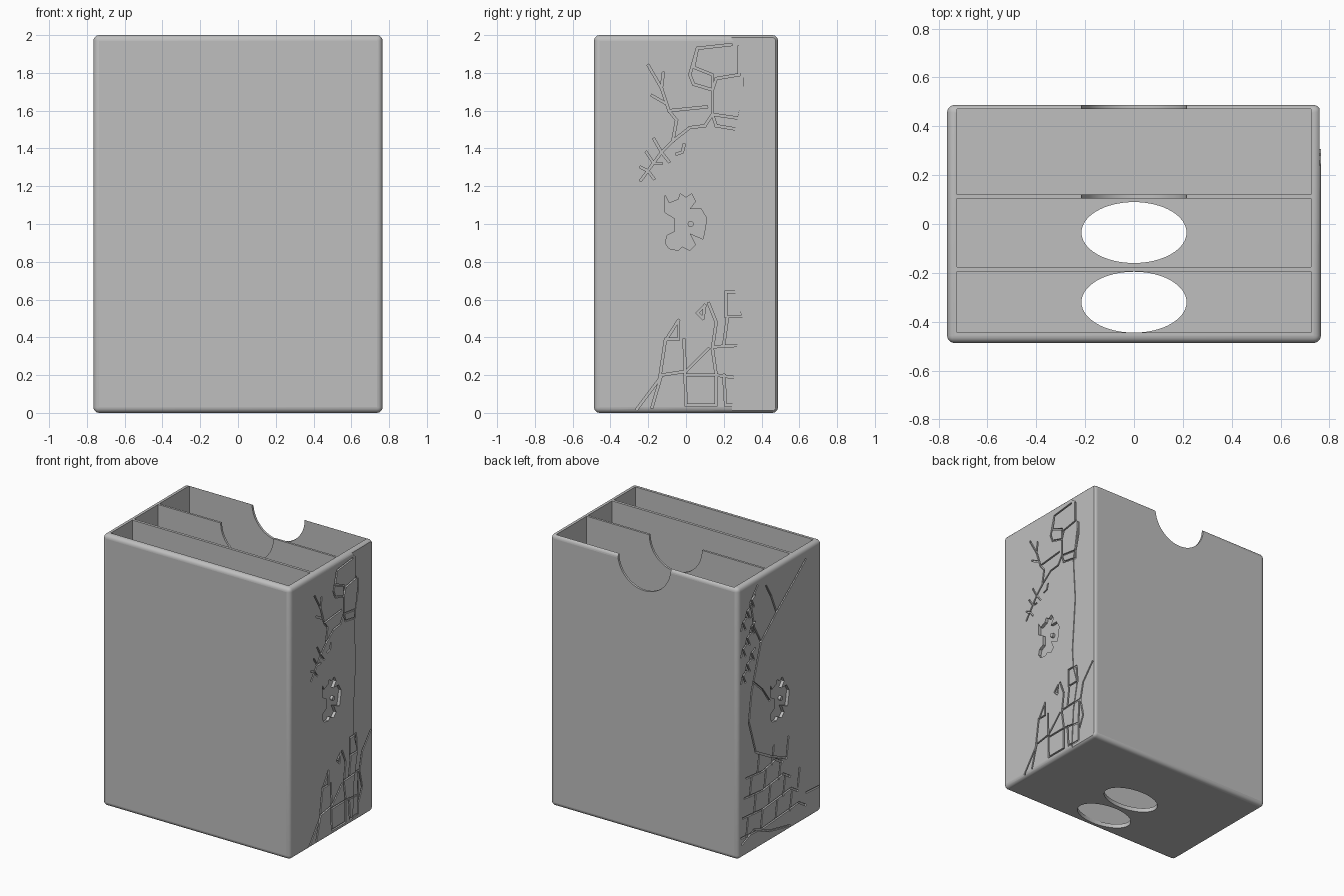
import bpy
import bmesh
import math
from mathutils import Matrix, Vector

old = bpy.data.objects.get("Cube")
if old:
    bpy.data.objects.remove(old, do_unlink=True)

WIDTH, DEPTH, HEIGHT = 1.53, 0.974, 2.0
SIDE = WIDTH / 2
UNIT = 0.01  # carved designs are drawn in hundredths (y, z)

grey = bpy.data.materials.new("plain grey")
grey.use_nodes = True
grey.diffuse_color = (0.52, 0.52, 0.52, 1)
grey.node_tree.nodes["Principled BSDF"].inputs["Base Color"].default_value = grey.diffuse_color


def finish(name, bm):
    """Turn a bmesh into a named object."""
    bmesh.ops.recalc_face_normals(bm, faces=bm.faces)
    mesh = bpy.data.meshes.new(name)
    bm.to_mesh(mesh)
    bm.free()
    mesh.materials.append(grey)
    obj = bpy.data.objects.new(name, mesh)
    bpy.context.scene.collection.objects.link(obj)
    return obj


def add_box(bm, low, high):
    low, high = Vector(low), Vector(high)
    place = Matrix.Translation((low + high) / 2) @ Matrix.Diagonal((*(high - low), 1))
    return bmesh.ops.create_cube(bm, size=1, matrix=place)


def add_cylinder(bm, matrix, radius, length, sides=64):
    bmesh.ops.create_cone(bm, cap_ends=True, segments=sides, radius1=radius,
                          radius2=radius, depth=length, matrix=matrix)


def add_strokes(bm, side, strokes, width=0.012, depth=0.012):
    """Cut each drawn line as a chain of narrow bars on one side wall."""
    for stroke in strokes:
        points = [Vector(p) * UNIT for p in stroke]
        for a, b in zip(points, points[1:]):
            mid, run = (a + b) / 2, b - a
            angle = math.atan2(run.y, run.x)
            place = (Matrix.Translation((side * (SIDE + 0.02 - depth / 2), mid.x, mid.y))
                     @ Matrix.Rotation(angle, 4, "X")
                     @ Matrix.Diagonal((depth + 0.04, run.length + width * 0.8, width, 1)))
            bmesh.ops.create_cube(bm, size=1, matrix=place)


def add_recess(bm, side, outline, depth):
    """Cut a flat-bottomed area with a drawn outline."""
    verts = [bm.verts.new((side * (SIDE - depth), y * UNIT, z * UNIT)) for y, z in outline]
    face = bm.faces.new(verts)
    out = bmesh.ops.extrude_face_region(bm, geom=[face])["geom"]
    moved = [v for v in out if isinstance(v, bmesh.types.BMVert)]
    bmesh.ops.translate(bm, verts=moved, vec=(side * (depth + 0.05), 0, 0))


# Rounded outer block
bm = bmesh.new()
add_box(bm, (-SIDE, -DEPTH / 2, 0), (SIDE, DEPTH / 2, HEIGHT))
bmesh.ops.bevel(bm, geom=bm.edges[:], offset=0.03, segments=5, profile=0.5, affect="EDGES")
box = finish("card_box", bm)
cutters = []

# Three card compartments
bm = bmesh.new()
for front, back in ((-0.445, -0.195), (-0.175, 0.105), (0.121, 0.47)):
    add_box(bm, (-0.725, front, 0.03), (0.725, back, HEIGHT + 0.1))
cutters.append(finish("compartment_cutter", bm))

# Thumb notch through the back wall and rear divider, and two oval floor holes
bm = bmesh.new()
add_cylinder(bm, Matrix.Translation((0, 0.33, HEIGHT)) @ Matrix.Rotation(math.pi / 2, 4, "X"),
             0.215, 0.5)
for y in (-0.035, -0.32):
    add_cylinder(bm, Matrix.Translation((0, y, 0)) @ Matrix.Diagonal((1, 0.58, 1, 1)), 0.215, 0.16)
cutters.append(finish("opening_cutter", bm))

# Shallow background area beside the long wall line
bm = bmesh.new()
add_recess(bm, 1, [(24, 205), (24, 198), (28, 195), (28, 181), (31, 177), (28, 159), (26, 150),
                   (28, 118), (25, 78), (26, 64), (30, 50), (26, 30), (24, -5), (55, -5), (55, 205)],
           0.006)
cutters.append(finish("background_cutter", bm))

# Winged emblem sunk into both side walls
emblem = [(-11, 115), (-9, 111), (-4, 113), (-3, 116), (0, 114), (3, 116), (5, 112), (2, 108),
          (8, 108), (11, 103), (10, 97), (9, 92), (2, 95), (5, 89), (2, 86), (-2, 88), (-4, 86),
          (-9, 87), (-11, 90), (-10, 94), (-6, 96), (-6, 103), (-11, 106)]
bm = bmesh.new()
for side in (1, -1):
    add_recess(bm, side, [(y * side, z) for y, z in emblem], 0.022)
cutters.append(finish("emblem_cutter", bm))

# Carved lines of the +x wall
tower_top = [
    [(24, 195), (6, 193), (2, 179), (4, 174), (14, 171), (16, 177), (28, 179), (28, 194)],
    [(14, 171), (14, 158), (28, 156), (31, 168), (31, 177)],
    [(14, 158), (16, 152), (28, 150), (28, 156)],
    [(14, 158), (10, 152), (2, 151)],
    [(6, 193), (4, 183), (14, 179), (14, 171)],
]
branches = [
    [(-20, 184), (-13, 172), (-9, 160), (11, 162)],
    [(-13, 172), (-12, 180)],
    [(-18, 168), (-11, 164)],
    [(2, 151), (-7, 144), (-13, 138), (-24, 123)],
    [(-17, 145), (-13, 138), (-9, 133)],
    [(-21, 138), (-17, 132), (-13, 132)],
    [(-24, 130), (-20, 128), (-17, 124)],
    [(-9, 160), (-5, 155), (-7, 144)],
    [(-5, 137), (-2, 138), (-1, 142)],
]
lower_stones = [
    [(-26, 2), (-14, 18), (-11, 38), (-4, 49), (-4, 39), (-11, 39)],
    [(-18, 3), (-13, 20), (0, 22), (12, 34)],
    [(-1, 39), (0, 4), (16, 4), (16, 20), (0, 20)],
    [(12, 58), (16, 48), (14, 34), (16, 20), (31, 18), (32, 36), (15, 35)],
    [(20, 20), (21, 4), (31, 4), (31, 18)],
    [(21, 64), (29, 64), (30, 51), (21, 51), (21, 64)],
    [(22, 51), (20, 36)],
    [(46, 60), (36, 48), (33, 35), (36, 22), (32, 13)],
    [(6, 53), (10, 57), (9, 50), (6, 53)],
]
bm = bmesh.new()
for motif in (tower_top, branches, lower_stones):
    add_strokes(bm, 1, motif)

# Carved lines of the -x wall: tree, foliage and stone courses
tree = [
    [(-30, 192), (-16, 181), (4, 166), (22, 151), (33, 118), (36, 97), (28, 72), (10, 62), (-8, 54)],
    [(31, 125), (20, 115), (12, 104)],
    [(22, 151), (30, 165), (34, 185), (26, 194)],
    [(4, 166), (10, 180), (16, 190)],
    [(-31, 20), (-46, 19)],
    [(44, 10), (30, 16), (12, 8), (-12, 3)],
]
add_strokes(bm, -1, tree)
for i in range(9):
    y, z = 43 - 5 * (i % 3), 132 + 6.5 * i
    add_strokes(bm, -1, [[(y - 3, z - 4), (y, z + 2), (y + 2, z - 3)], [(y, z + 2), (y - 4, z + 4)]])
for row in range(4):
    z, front, back = 13 + 14 * row, -30 + 9 * row, 45 - 2 * row
    add_strokes(bm, -1, [[(back, z + 2), (20, z), (front + 8, z + 3), (front, z - 2)]])
    for k in range(4 - row // 2):
        y = back - 6 - 17 * k - 7 * (row % 2)
        add_strokes(bm, -1, [[(y, z + 1), (y - 2, z + 14)]])
cutters.append(finish("engraving_cutter", bm))

# Cut everything, keep the result and drop the cutters
for cutter in cutters:
    cutter.hide_render = True
    cut = box.modifiers.new(cutter.name, "BOOLEAN")
    cut.operation = "DIFFERENCE"
    cut.solver = "EXACT"
    cut.use_self = True
    cut.object = cutter
bpy.context.view_layer.update()
graph = bpy.context.evaluated_depsgraph_get()
result = bpy.data.meshes.new_from_object(box.evaluated_get(graph))
box.modifiers.clear()
box.data = result
for cutter in cutters:
    bpy.data.objects.remove(cutter, do_unlink=True)

# Round eye inside each emblem
for side, label in ((1, "left"), (-1, "right")):
    bm = bmesh.new()
    add_cylinder(bm, Matrix.Translation((side * (SIDE - 0.018), side * 0.025, 1))
                 @ Matrix.Rotation(math.pi / 2, 4, "Y"), 0.016, 0.03, 24)
    finish(label + "_emblem_eye", bm)

# Smooth the rounded parts, keep the walls flat
bpy.ops.object.select_all(action="DESELECT")
box.select_set(True)
bpy.context.view_layer.objects.active = box
bpy.ops.object.shade_smooth_by_angle(angle=math.radians(25))
for face in box.data.polygons:
    face.use_smooth = max(abs(c) for c in face.normal) < 0.999
